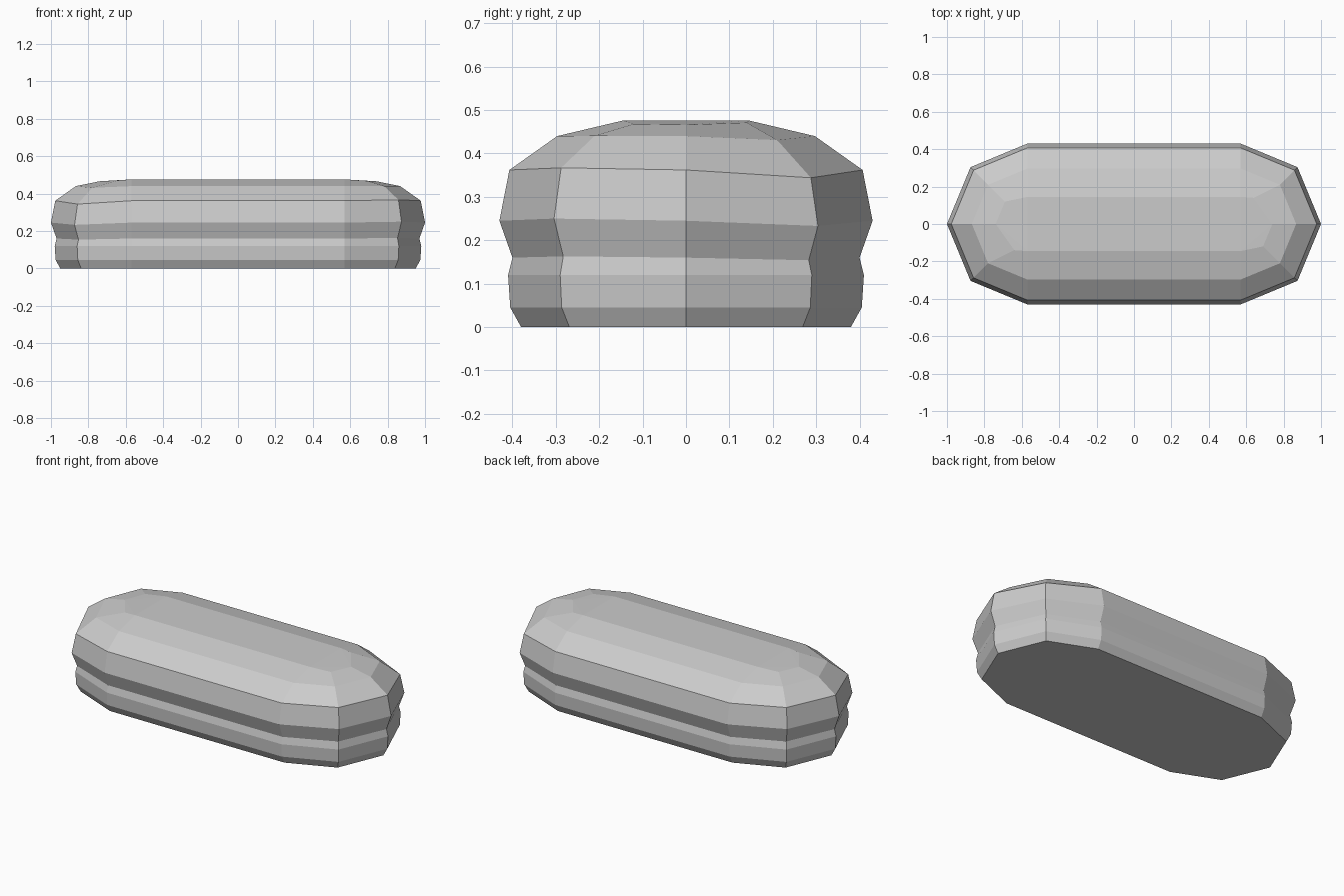
import bpy
import bmesh
from math import sin, cos, radians

cube = bpy.data.objects.get("Cube")
if cube:
    bpy.data.objects.remove(cube, do_unlink=True)

grey = bpy.data.materials.new("plain grey")
grey.use_nodes = True
colour = (0.6, 0.6, 0.6, 1)
grey.diffuse_color = colour
grey.node_tree.nodes["Principled BSDF"].inputs["Base Color"].default_value = colour

HALF = 0.57  # half length of the straight sides
# Each ring: end radius, height, rise of one corner, drop of the other
RINGS = [
    (0.38, 0.0, 0, 0),
    (0.405, 0.045, 0, 0),
    (0.41, 0.12, 0, 0),
    (0.40, 0.16, 0.003, 0.006),
    (0.43, 0.245, 0.005, 0.012),
    (0.407, 0.362, 0.005, 0.018),
    (0.297, 0.44, 0.001, 0.009),
]


def capsule_ring(bm, r, z, rise, drop):
    """Ten points round a capsule outline, the same after a half turn."""
    verts = []
    for side in (1, -1):
        lifts = (0, rise, 0, -drop, 0)
        for i, lift in enumerate(lifts):
            a = radians(-90 + 45 * i)
            verts.append(bm.verts.new((side * (HALF + r * cos(a)),
                                       side * r * sin(a), z + lift)))
    return verts


bm = bmesh.new()
rings = [capsule_ring(bm, *ring) for ring in RINGS]

# Flattened crown with slightly drooping, twisted ends
crown = [bm.verts.new((s * x, s * y, z)) for s in (1, -1) for x, y, z in (
    (HALF, -0.145, 0.476), (0.69, -0.12, 0.468), (0.74, 0, 0.466),
    (0.64, 0.14, 0.471), (HALF, 0.145, 0.476))]
rings.append(crown)

# Side walls
for low, high in zip(rings, rings[1:]):
    for i in range(10):
        j = (i + 1) % 10
        bm.faces.new((low[i], low[j], high[j], high[i]))

# Underside, level top strip and the two sloping ends
bm.faces.new(rings[0][::-1])
bm.faces.new((crown[0], crown[4], crown[5], crown[9]))
for start in (0, 5):
    a, b, c, d, e = crown[start:start + 5]
    bm.faces.new((a, b, c))
    bm.faces.new((a, c, e))
    bm.faces.new((c, d, e))
bmesh.ops.recalc_face_normals(bm, faces=bm.faces)

mesh = bpy.data.meshes.new("bun")
bm.to_mesh(mesh)
bm.free()
mesh.materials.append(grey)
bun = bpy.data.objects.new("bun", mesh)
bpy.context.collection.objects.link(bun)
